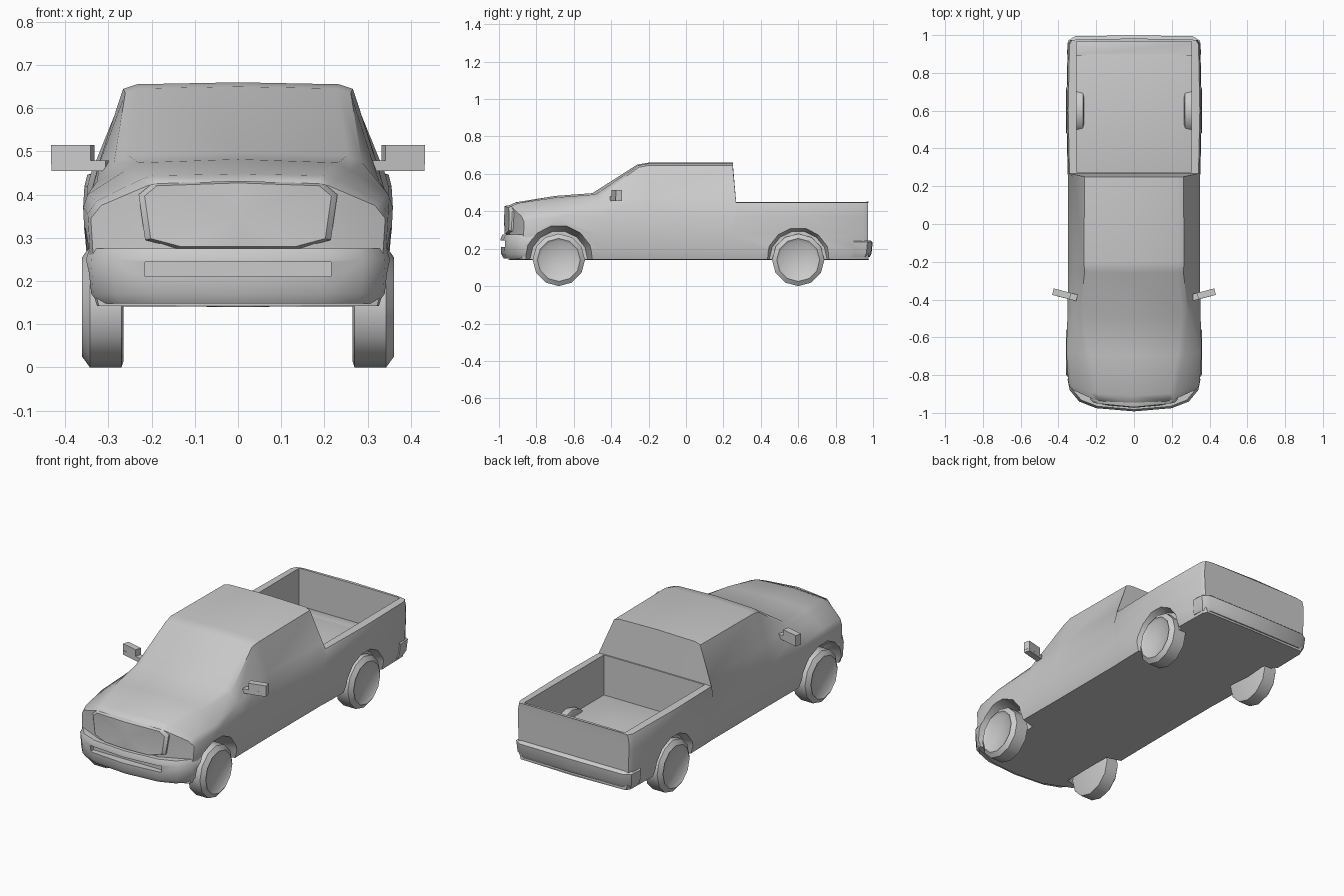
import bpy, bmesh
from math import pi, cos, sin
from mathutils import Matrix, Vector

default_cube = bpy.data.objects.get("Cube")
if default_cube:
    bpy.data.objects.remove(default_cube, do_unlink=True)

GREY = (0.6, 0.6, 0.6, 1.0)
paint = bpy.data.materials.new("plain_grey")
paint.use_nodes = True
paint.diffuse_color = GREY
paint.node_tree.nodes["Principled BSDF"].inputs["Base Color"].default_value = GREY


def make(name, bm):
    """Turn a bmesh into a named object."""
    bmesh.ops.recalc_face_normals(bm, faces=bm.faces)
    mesh = bpy.data.meshes.new(name)
    bm.to_mesh(mesh)
    bm.free()
    mesh.materials.append(paint)
    obj = bpy.data.objects.new(name, mesh)
    bpy.context.collection.objects.link(obj)
    return obj


def activate(obj):
    bpy.ops.object.select_all(action="DESELECT")
    obj.select_set(True)
    bpy.context.view_layer.objects.active = obj


def smooth(obj, angle=0.7):
    activate(obj)
    bpy.ops.object.shade_smooth_by_angle(angle=angle)


def cut(obj, cutter):
    activate(obj)
    mod = obj.modifiers.new("cut", "BOOLEAN")
    mod.operation = "DIFFERENCE"
    mod.solver = "EXACT"
    mod.object = cutter
    bpy.ops.object.modifier_apply(modifier=mod.name)


def bridge(bm, rings):
    """Join successive closed rings of vertices with quads."""
    for a, b in zip(rings, rings[1:]):
        n = len(a)
        for i in range(n):
            j = (i + 1) % n
            bm.faces.new((a[i], a[j], b[j], b[i]))


def box(name, size, centre, turn=0.0, side=1):
    bm = bmesh.new()
    bmesh.ops.create_cube(bm, size=1)
    place = (Matrix.Scale(side, 4, Vector((1, 0, 0))) @ Matrix.Translation(centre)
             @ Matrix.Rotation(turn, 4, "Z") @ Matrix.Diagonal((*size, 1)))
    bm.transform(place)
    return make(name, bm)


# Body stations: y, bow, width factor, shoulder x z, edge x z, centre z
STATIONS = [
    (-0.955, 0.10, 0.5, 0.33, 0.37, 0.22, 0.41, 0.42),
    (-0.95, 0.10, 0.96, 0.33, 0.375, 0.22, 0.42, 0.43),
    (-0.91, 0.08, 0.98, 0.335, 0.385, 0.23, 0.435, 0.448),
    (-0.70, 0.02, 1.01, 0.345, 0.40, 0.26, 0.455, 0.482),
    (-0.50, 0.05, 0.99, 0.33, 0.43, 0.29, 0.475, 0.497),
    (-0.26, 0.02, 0.985, 0.325, 0.475, 0.265, 0.635, 0.65),
    (-0.20, 0.0, 0.985, 0.325, 0.48, 0.27, 0.645, 0.66),
    (0.25, 0.0, 0.985, 0.325, 0.48, 0.265, 0.645, 0.66),
    (0.268, 0.0, 0.99, 0.352, 0.42, 0.345, 0.447, 0.45),
    (0.60, 0.0, 1.01, 0.352, 0.42, 0.345, 0.447, 0.45),
    (0.95, 0.0, 0.99, 0.352, 0.42, 0.345, 0.447, 0.453),
    (0.982, -0.01, 0.95, 0.352, 0.42, 0.345, 0.447, 0.453),
]
FLANK = [(0.335, 0.142), (0.35, 0.19), (0.35, 0.27), (0.355, 0.37)]


def build_body():
    bm = bmesh.new()
    rings = []
    for y, bow, width, sx, sz, ex, ez, top in STATIONS:
        half = [(0, 0.14)] + FLANK[:3]
        half += [(FLANK[3][0], min(FLANK[3][1], sz - 0.03)), (sx, sz), (ex, ez),
                 (ex * 0.88, ez + (top - ez) * 0.7), (0, top)]
        ring = half + [(-x, z) for x, z in half[-2:0:-1]]
        rings.append([bm.verts.new((x * width, y + bow * abs(x * width / 0.36) ** 3, z))
                      for x, z in ring])
    bridge(bm, rings)
    # close both ends with a ladder of faces
    for ring in (rings[0], rings[-1]):
        n = len(ring)
        last = n // 2
        for i in range(last):
            corners = (ring[i], ring[i + 1], ring[-i - 1], ring[-i])
            bm.faces.new(list(dict.fromkeys(corners)))
    return make("body", bm)


def bumper(name, plan, layers, pivot):
    """Stack of scaled plan outlines, mirrored across the middle."""
    bm = bmesh.new()
    outline = plan + [(-x, y) for x, y in reversed(plan) if x]
    rings = [[bm.verts.new((x * k, pivot + (y - pivot) * k, z)) for x, y in outline]
             for z, k in layers]
    bridge(bm, rings)
    bm.faces.new(rings[0])
    bm.faces.new(rings[-1])
    return make(name, bm)


def well_cutter(y, inner, side):
    bm = bmesh.new()
    depth = 0.45 - inner
    bmesh.ops.create_cone(bm, cap_ends=True, segments=14, radius1=0.155,
                          radius2=0.215, depth=depth)
    bm.transform(Matrix.Translation((side * (inner + depth / 2), y, 0.14))
                 @ Matrix.Rotation(side * pi / 2, 4, "Y"))
    return make("well_cutter", bm)


body = build_body()

# Front bumper with its slot
front_bumper = bumper(
    "front_bumper",
    [(0, -0.992), (0.2, -0.975), (0.29, -0.94), (0.34, -0.88), (0.357, -0.80)],
    [(0.148, 0.94), (0.17, 0.985), (0.25, 1.0), (0.275, 0.965)], -0.7)
slot = box("slot_cutter", (0.43, 0.1, 0.034), (0, -0.995, 0.227))
cut(front_bumper, slot)
bpy.data.objects.remove(slot, do_unlink=True)

# Rear bumper
rear_bumper = bumper(
    "rear_bumper",
    [(0, 0.998), (0.31, 0.995), (0.35, 0.97), (0.355, 0.90)],
    [(0.155, 0.96), (0.175, 0.985), (0.235, 1.0), (0.245, 0.97)], 0.6)

# Cargo bed with a raised middle to its floor
bm = bmesh.new()
bmesh.ops.create_cube(bm, size=1)
bm.transform(Matrix.Translation((0, 0.62, 0.41)) @ Matrix.Diagonal((0.61, 0.69, 0.36, 1)))
floor = min(bm.faces, key=lambda f: f.calc_center_median().z)
peak = bmesh.ops.poke(bm, faces=[floor])["verts"][0]
peak.co.z = 0.31
bed_cutter = make("bed_cutter", bm)
cut(body, bed_cutter)
bpy.data.objects.remove(bed_cutter, do_unlink=True)

# Wheel wells
for y, inner in ((-0.68, 0.25), (0.60, 0.313)):
    for side in (1, -1):
        cutter = well_cutter(y, inner, side)
        cut(body, cutter)
        if y < 0:
            cut(front_bumper, cutter)
        bpy.data.objects.remove(cutter, do_unlink=True)

# Grille panel with a chamfered lower lip
bm = bmesh.new()
outline = [(0.14, 0.275), (0.215, 0.295), (0.23, 0.40), (0.20, 0.425), (0.0, 0.432)]
rings = []
for y, k in ((-0.88, 1.0), (-0.955, 1.0), (-0.97, 0.94)):
    pts = outline + [(-x, z) for x, z in reversed(outline) if x]
    rings.append([bm.verts.new((x * k, y + 0.025 * abs(x / 0.23) ** 2,
                                0.35 + (z - 0.35) * k)) for x, z in pts])
    middle_low = bm.verts.new((0, y, 0.35 - 0.075 * k))
    rings[-1].append(middle_low)
bridge(bm, rings)
bmesh.ops.triangulate(bm, faces=[bm.faces.new(rings[0])])
hub = bm.verts.new((0, -0.973, 0.35))
front = rings[-1]
for i, v in enumerate(front):
    bm.faces.new((v, front[(i + 1) % len(front)], hub))
grille = make("grille", bm)

# Wheels: spun profile of radius and x
WHEEL = [(0, 0.275), (0.125, 0.265), (0.14, 0.27), (0.14, 0.343),
         (0.115, 0.361), (0.10, 0.35), (0, 0.345)]
SEGMENTS = 12


def wheel(name, y, side):
    bm = bmesh.new()
    rings = []
    for r, x in WHEEL[1:-1]:
        rings.append([bm.verts.new((side * x, y + r * sin(2 * pi * i / SEGMENTS),
                                    0.14 + r * cos(2 * pi * i / SEGMENTS)))
                      for i in range(SEGMENTS)])
    bridge(bm, rings)
    for ring, (r, x) in ((rings[0], WHEEL[0]), (rings[-1], WHEEL[-1])):
        centre = bm.verts.new((side * x, y, 0.14))
        for i in range(SEGMENTS):
            bm.faces.new((ring[i], ring[(i + 1) % SEGMENTS], centre))
    return make(name, bm)


for side, label in ((1, "left"), (-1, "right")):
    for y, end in ((-0.68, "front"), (0.60, "rear")):
        smooth(wheel(f"{end}_{label}_wheel", y, side), 0.8)
    # Door mirrors
    box(f"{label}_mirror_head", (0.095, 0.035, 0.045), (0.383, -0.37, 0.492), 0.25, side)
    box(f"{label}_mirror_arm", (0.13, 0.035, 0.024), (0.365, -0.375, 0.467), 0.25, side)

for part in (body, front_bumper, rear_bumper, grille):
    smooth(part)
